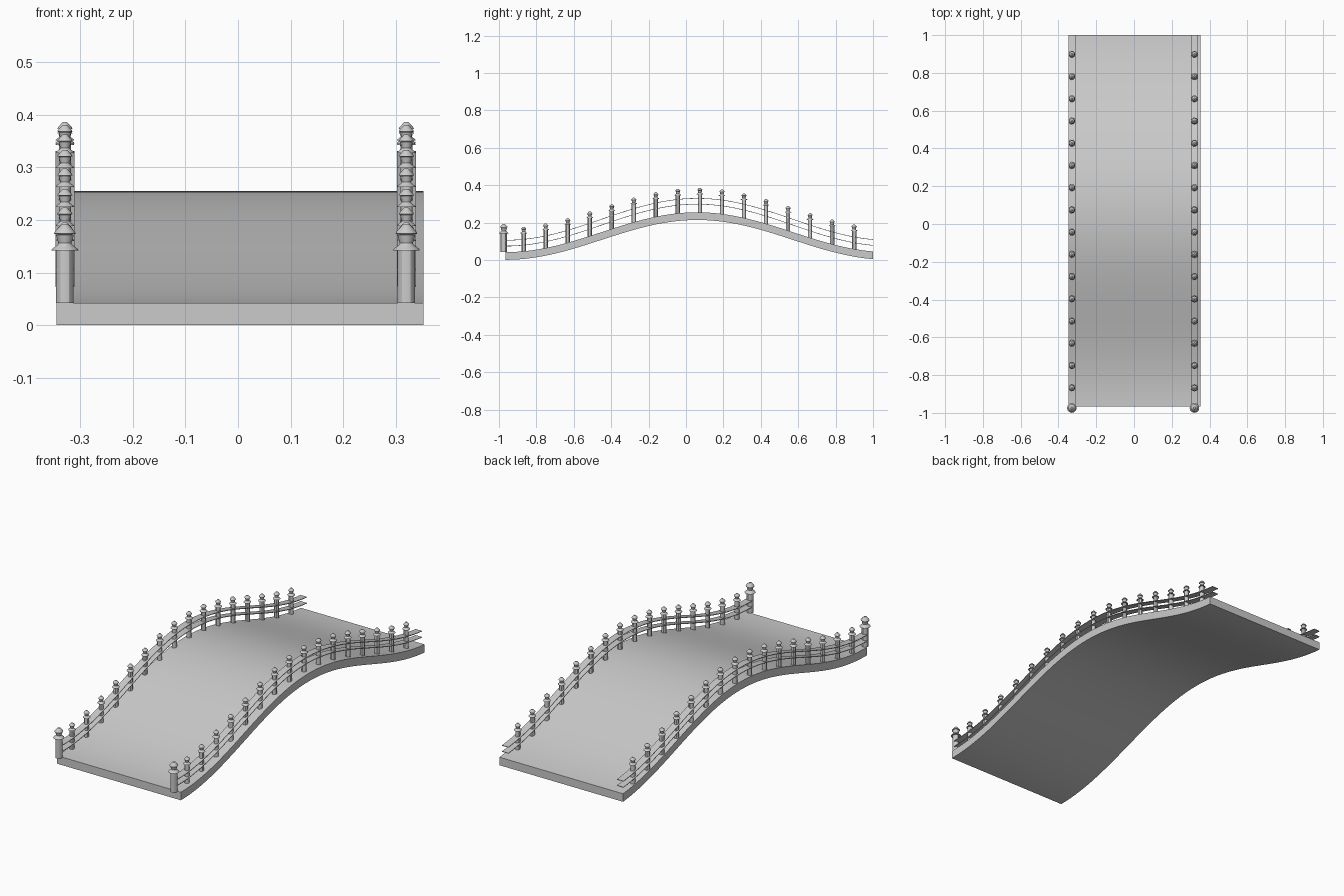
import bpy, bmesh, math

if "Cube" in bpy.data.objects:
    bpy.data.objects.remove(bpy.data.objects["Cube"])

X_LEFT, X_RIGHT = -0.329, 0.320


def arch(y):
    """0 at the ends of the bridge, 1 at the crown."""
    return 0.5 + 0.5 * math.cos(math.pi * (y - 0.06) / 1.025)


def deck_z(y):
    return 0.042 + 0.213 * arch(y)


def finish(name, bm):
    bmesh.ops.recalc_face_normals(bm, faces=bm.faces)
    me = bpy.data.meshes.new(name)
    bm.to_mesh(me)
    bm.free()
    ob = bpy.data.objects.new(name, me)
    bpy.context.collection.objects.link(ob)
    for p in me.polygons:
        p.use_smooth = True
    bpy.context.view_layer.objects.active = ob
    ob.select_set(True)
    bpy.ops.object.shade_smooth_by_angle(angle=math.radians(30))
    ob.select_set(False)
    return ob


def swept_slab(name, x0, x1, y0, y1, top, thick, n=56):
    """Rectangular section swept along the arch."""
    bm = bmesh.new()
    rings = []
    for i in range(n + 1):
        y = y0 + (y1 - y0) * i / n
        z = top(y)
        rings.append([bm.verts.new(c) for c in
                      ((x0, y, z - thick), (x1, y, z - thick), (x1, y, z), (x0, y, z))])
    for a, b in zip(rings, rings[1:]):
        for k in range(4):
            bm.faces.new((a[k], a[(k + 1) % 4], b[(k + 1) % 4], b[k]))
    bm.faces.new(rings[0])
    bm.faces.new(rings[-1])
    return finish(name, bm)


def post(name, x, y, z, s, column=0.096, sides=12):
    """Lathed post: round column, flared collar, urn and pointed cap."""
    head = [(0.0256, 0.0), (0.0245, 0.003), (0.014, 0.011), (0.0125, 0.014),
            (0.017, 0.030), (0.013, 0.031), (0.0205, 0.032), (0.019, 0.036),
            (0.010, 0.046), (0.006, 0.050)]
    prof = [(0.0165 * s, -0.004), (0.0165 * s, column)]
    prof += [(r * s, column + h * s) for r, h in head]
    bm = bmesh.new()
    rings = []
    for r, h in prof:
        rings.append([bm.verts.new((x + r * math.cos(2 * math.pi * k / sides),
                                    y + r * math.sin(2 * math.pi * k / sides), z + h))
                      for k in range(sides)])
    for a, b in zip(rings, rings[1:]):
        for k in range(sides):
            j = (k + 1) % sides
            bm.faces.new((a[k], a[j], b[j], b[k]))
    bm.faces.new(rings[0])
    bm.faces.new(rings[-1])
    return finish(name, bm)


# Arched deck
swept_slab("deck", -0.345, 0.353, -0.965, 1.0, deck_z, 0.041)

for side, x in (("left", X_LEFT), ("right", X_RIGHT)):
    # Two thin flat rails
    for level, off in (("lower", 0.034), ("upper", 0.065)):
        swept_slab(f"{level}_rail_{side}", x - 0.018, x + 0.018, -0.97, 1.0,
                   lambda y: deck_z(y) + off + 0.011 * arch(y), 0.003)
    # Large end post at the front
    post(f"end_post_{side}", x, -0.974, 0.046, 1.0)
    # Row of slimmer posts
    for i in range(16):
        y = -0.868 + 0.1178 * i
        post(f"post_{side}_{i + 1}", x, y, deck_z(y), 0.7)
